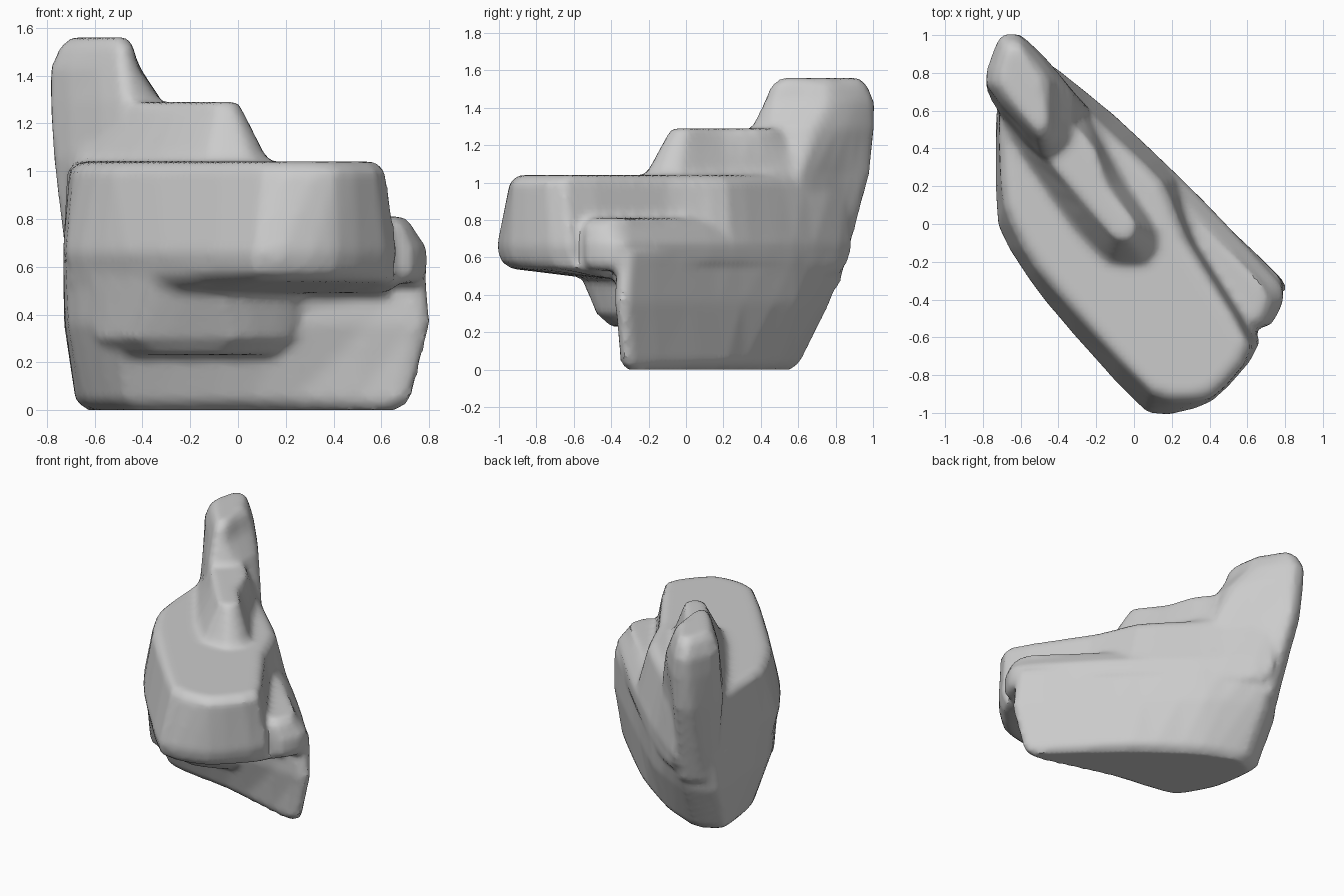
import bpy, bmesh
from mathutils import Vector

old = bpy.data.objects.get("Cube")
if old:
    bpy.data.objects.remove(old)

stone = bpy.data.materials.new("grey_stone")
stone.use_nodes = True
grey = (0.6, 0.6, 0.6, 1)
stone.diffuse_color = grey
stone.node_tree.nodes["Principled BSDF"].inputs["Base Color"].default_value = grey


def rounded(points, steps=3):
    """Closed outline softened with a cubic curve."""
    pts = [Vector(p) for p in points]
    n = len(pts)
    tension = 0.25
    result = []
    for i in range(n):
        a, b, c, d = (pts[(i + k - 1) % n] for k in range(4))
        m, q = (c - a) * tension, (d - b) * tension
        for s in range(steps):
            t = s / steps
            result.append(b * (2*t**3 - 3*t**2 + 1) + m * (t**3 - 2*t**2 + t)
                          + c * (3*t**2 - 2*t**3) + q * (t**3 - t**2))
    return result


def loft(bm, levels):
    """Skin a stack of (height, outline) levels and close both ends."""
    rings = [[bm.verts.new((p.x, p.y, z)) for p in rounded(outline)]
             for z, outline in levels]
    n = len(rings[0])
    for low, high in zip(rings, rings[1:]):
        for i in range(n):
            j = (i + 1) % n
            bm.faces.new((low[i], low[j], high[j], high[i]))
    bm.faces.new(rings[0][::-1])
    bm.faces.new(rings[-1])


def inset(outline, amount):
    """Pull an outline towards its middle by a fixed distance."""
    mid = sum((Vector(p) for p in outline), Vector((0, 0))) / len(outline)
    return [Vector(p) - (Vector(p) - mid).normalized() * amount for p in outline]


bm = bmesh.new()

# Foot, narrow at the ground and flaring upwards
foot = [(.65, -.35), (.71, -.28), (.2, .22), (-.2, .5), (-.5, .61),
        (-.68, .52), (-.64, .17), (-.47, -.12), (.05, -.21)]
waist = [(.74, -.38), (.79, -.3), (.3, .17), (-.15, .59), (-.52, .77),
         (-.72, .65), (-.71, .08), (-.52, -.25), (0, -.32)]
chest = [(.72, -.37), (.77, -.28), (.33, .14), (-.12, .59), (-.53, .87),
         (-.72, .7), (-.72, .05), (-.5, -.32), (0, -.4)]
loft(bm, [(0, inset(foot, .06)), (.04, foot), (.36, waist), (.62, chest)])

# Low ledge along the back left side
ledge = [(.67, -.55), (.78, -.43), (.77, -.31), (.36, .13), (-.1, .57), (-.5, .86), (.1, -.1)]
rim = [(.64, -.55), (.73, -.43), (.69, -.32), (.3, .1), (-.14, .52), (-.5, .82), (.1, -.1)]
loft(bm, [(.53, inset(ledge, .03)), (.58, ledge), (.68, ledge),
          (.77, rim), (.81, inset(rim, .05))])

# Small step under the front
step = [(.22, -.36), (.2, -.25), (-.5, 0), (-.6, -.14), (-.42, -.38), (-.02, -.48)]
brow = [(.25, -.42), (.25, -.3), (-.6, 0), (-.62, -.16), (-.36, -.5), (-.08, -.59)]
loft(bm, [(.23, inset(step, .1)), (.3, step), (.56, brow)])

# Overhanging main shelf with a sloping underside
core = [(-.05, -.53), (.32, -.46), (.64, -.42), (.36, -.1), (.24, .2), (-.12, .54),
        (-.5, .78), (-.7, .6), (-.7, .04), (-.47, -.34)]
under = [(.08, -.92), (.38, -.88), (.67, -.57), (.36, -.1), (.24, .22), (-.12, .56),
         (-.5, .8), (-.71, .6), (-.71, .02), (-.45, -.39)]
belly = [(.07, -1.0), (.41, -.94), (.67, -.62), (.36, -.1), (.24, .24), (-.11, .58),
         (-.52, .89), (-.72, .62), (-.72, -.01), (-.47, -.41)]
shelf = [(.1, -.91), (.41, -.92), (.62, -.65), (.29, -.1), (.15, .22), (-.16, .52),
         (-.52, .86), (-.71, .6), (-.69, .1), (-.52, -.24)]
loft(bm, [(.49, core), (.54, under), (.58, inset(belly, .02)), (.66, belly),
          (1.0, shelf), (1.04, inset(shelf, .05))])

# Middle terrace
terrace = [(.1, -.12), (.1, -.02), (-.06, .22), (-.19, .46), (-.29, .62),
           (-.6, .72), (-.67, .52), (-.33, .03), (-.13, -.18), (.04, -.19)]
crest = [(.01, -.07), (.02, 0), (-.12, .2), (-.2, .4), (-.3, .52),
         (-.6, .68), (-.49, .37), (-.26, .08), (-.1, -.09), (-.02, -.1)]
loft(bm, [(.95, inset(terrace, -.04)), (1.04, inset(terrace, -.03)), (1.08, terrace),
          (1.25, crest), (1.29, inset(crest, .03))])

# Tall pinnacle leaning out at the back
root = [(-.2, .45), (-.2, .58), (-.45, .77), (-.55, .82), (-.65, .77), (-.7, .65), (-.5, .3)]
neck = [(-.28, .45), (-.24, .61), (-.47, .84), (-.6, .98), (-.71, .94), (-.77, .68), (-.5, .32)]
collar = [(-.33, .45), (-.32, .68), (-.45, .86), (-.6, 1.0), (-.71, .98), (-.785, .73), (-.48, .35)]
peak = [(-.42, .47), (-.41, .75), (-.5, .89), (-.61, 1.0), (-.71, .99), (-.785, .74), (-.5, .42)]
loft(bm, [(.45, root), (1.05, neck), (1.29, collar), (1.43, peak),
          (1.52, inset(peak, .04)), (1.56, inset(peak, .09))])

bmesh.ops.recalc_face_normals(bm, faces=bm.faces)
mesh = bpy.data.meshes.new("terraced_rock")
bm.to_mesh(mesh)
bm.free()
rock = bpy.data.objects.new("terraced_rock", mesh)
bpy.context.collection.objects.link(rock)
mesh.materials.append(stone)

# Fuse the masses into one stone with worn edges
fuse = rock.modifiers.new("fuse", "REMESH")
fuse.mode = "VOXEL"
fuse.voxel_size = 0.025
wear = rock.modifiers.new("wear", "SMOOTH")
wear.factor = 0.5
wear.iterations = 2

bpy.ops.object.select_all(action="DESELECT")
rock.select_set(True)
bpy.context.view_layer.objects.active = rock
for name in ("fuse", "wear"):
    bpy.ops.object.modifier_apply(modifier=name)
bpy.ops.object.shade_smooth_by_angle(angle=0.6)
